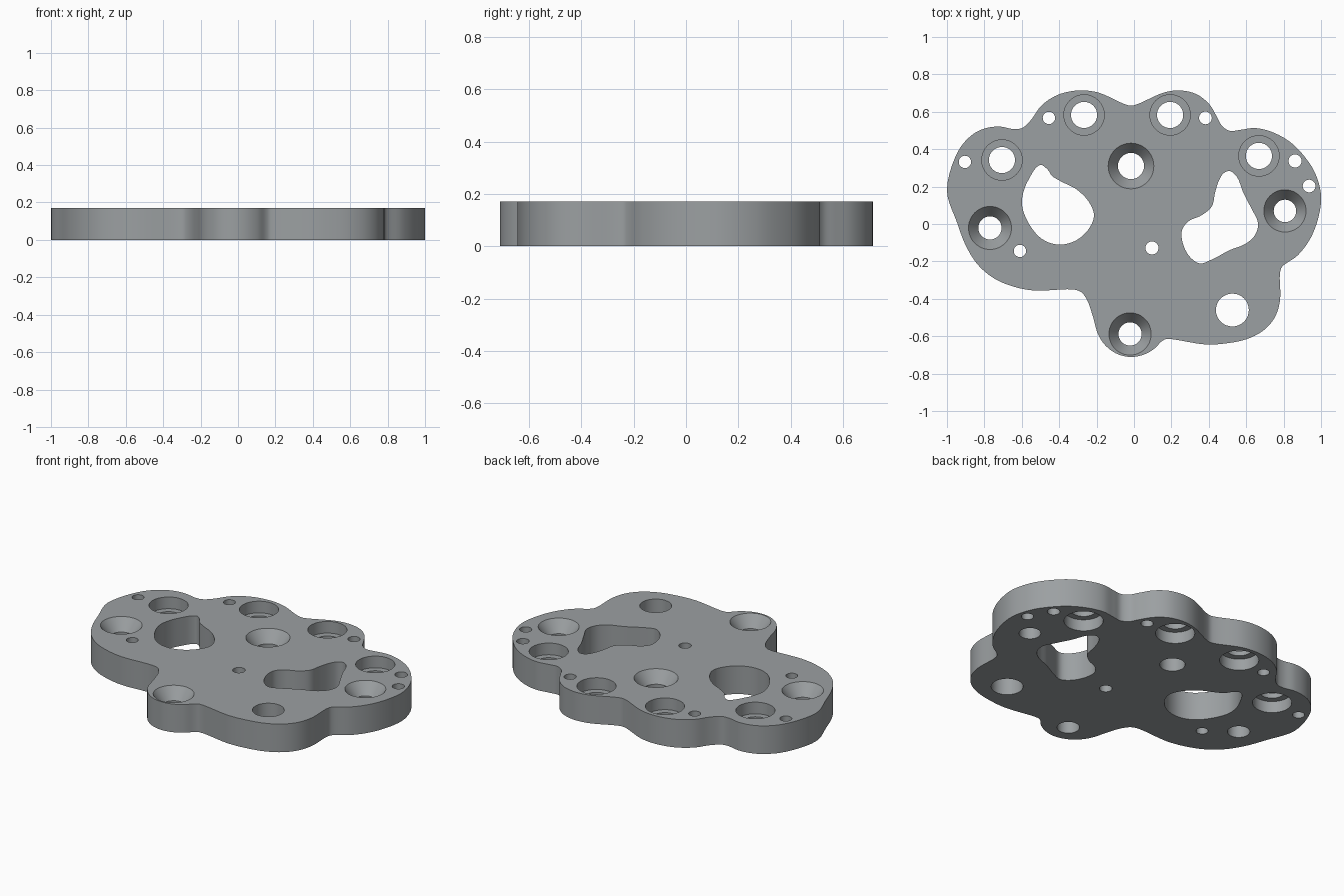
import bpy, bmesh, math
from mathutils import Vector

if "Cube" in bpy.data.objects:
    bpy.data.objects.remove(bpy.data.objects["Cube"])

T = 0.171            # plate thickness

# Smooth closed outline of the plate and its two free-form windows
OUTLINE = [(-1, .18), (-.94, .39), (-.866, .476), (-.797, .511), (-.717, .521), (-.647, .508),
           (-.599, .513), (-.551, .556), (-.497, .631), (-.422, .684), (-.342, .709),
           (-.262, .714), (-.182, .70), (-.053, .642), (-.016, .633), (.021, .642), (.16, .703),
           (.246, .714), (.332, .695), (.401, .642), (.444, .572), (.471, .524), (.513, .498),
           (.567, .503), (.647, .513), (.738, .492), (.834, .439), (.909, .364), (.968, .273),
           (1, .155), (.989, .048), (.947, -.07), (.877, -.166), (.791, -.23), (.78, -.267),
           (.781, -.406), (.754, -.497), (.695, -.567), (.604, -.615), (.487, -.639),
           (.38, -.644), (.176, -.615), (.15, -.626), (.107, -.668), (.048, -.70),
           (-.021, -.711), (-.096, -.692), (-.155, -.647), (-.193, -.588), (-.219, -.497),
           (-.251, -.406), (-.283, -.364), (-.326, -.35), (-.53, -.356), (-.636, -.337),
           (-.743, -.294), (-.834, -.219), (-.898, -.118), (-.947, .01)]
LEFT_WINDOW = [(-.497, .316), (-.46, .289), (-.438, .257), (-.385, .225), (-.31, .187),
               (-.241, .118), (-.214, .043), (-.246, -.032), (-.316, -.091), (-.406, -.11),
               (-.492, -.08), (-.561, 0), (-.599, .102), (-.588, .182), (-.556, .251),
               (-.524, .3)]
RIGHT_WINDOW = [(.513, .283), (.551, .251), (.583, .171), (.626, .086), (.663, .005),
                (.647, -.059), (.594, -.107), (.513, -.139), (.422, -.187), (.353, -.211),
                (.299, -.176), (.262, -.107), (.257, -.032), (.294, .016), (.364, .048),
                (.417, .096), (.433, .166), (.455, .235), (.481, .273)]


def spline(pts, steps=5):
    """Closed centripetal Catmull-Rom curve through the points."""
    p = [Vector(q) for q in pts]
    n, out = len(p), []
    for i in range(n):
        a, b, c, d = (p[(i + k - 1) % n] for k in range(4))
        t1 = (b - a).length ** .5
        t2 = t1 + (c - b).length ** .5
        t3 = t2 + (d - c).length ** .5
        for s in range(steps):
            t = t1 + (t2 - t1) * s / steps
            a1 = a.lerp(b, t / t1)
            a2 = b.lerp(c, (t - t1) / (t2 - t1))
            a3 = c.lerp(d, (t - t2) / (t3 - t2))
            b1 = a1.lerp(a2, t / t2)
            b2 = a2.lerp(a3, (t - t1) / (t3 - t1))
            out.append(b1.lerp(b2, (t - t1) / (t2 - t1)))
    return out


def loft(bm, rings):
    """Closed solid from stacked rings of equal point count."""
    vs = [[bm.verts.new(co) for co in r] for r in rings]
    n = len(vs[0])
    for lo, hi in zip(vs, vs[1:]):
        for i in range(n):
            j = (i + 1) % n
            bm.faces.new((lo[i], lo[j], hi[j], hi[i]))
    bm.faces.new(vs[0][::-1])
    bm.faces.new(vs[-1])


def prism(bm, pts, z0, z1):
    loft(bm, [[(x, y, z) for x, y in pts] for z in (z0, z1)])


def lathe(bm, x, y, profile, n=48):
    angles = [math.tau * i / n for i in range(n)]
    loft(bm, [[(x + r * math.cos(a), y + r * math.sin(a), z) for a in angles]
              for r, z in profile])


def finish(bm, name):
    bmesh.ops.recalc_face_normals(bm, faces=bm.faces[:])
    me = bpy.data.meshes.new(name)
    bm.to_mesh(me)
    bm.free()
    ob = bpy.data.objects.new(name, me)
    bpy.context.collection.objects.link(ob)
    return ob


# Solid plate
bm = bmesh.new()
prism(bm, spline(OUTLINE), 0, T)
plate = finish(bm, "plate")

# All openings gathered in one cutter
bm = bmesh.new()
LO, HI = -.05, T + .05
for window in (LEFT_WINDOW, RIGHT_WINDOW):
    prism(bm, spline(window), LO, HI)
# Double-sided counterbores with a thin ledge inside
for x, y in [(-.267, .583), (.193, .583), (-.706, .342), (.668, .364)]:
    lathe(bm, x, y, [(.108, LO), (.108, .07), (.07, .07), (.07, .1), (.108, .1), (.108, HI)])
# Countersunk screw holes
for x, y, outer, inner in [(-.016, .31, .122, .07), (-.77, -.021, .115, .062),
                           (.807, .07, .113, .06), (-.021, -.588, .113, .062)]:
    lathe(bm, x, y, [(inner, LO), (inner, T - .07), (outer, T), (outer, HI)])
# Plain through holes
for x, y, r in [(-.455, .567, .033), (.382, .567, .034), (-.904, .332, .033),
                (.861, .337, .035), (.936, .203, .034), (-.61, -.144, .033),
                (.096, -.128, .035), (.526, -.46, .088)]:
    lathe(bm, x, y, [(r, LO), (r, HI)], 32)
cutter = finish(bm, "hole_cutter")
cutter.hide_render = True

# Cut the openings, then drop the cutter
mod = plate.modifiers.new("holes", 'BOOLEAN')
mod.operation = 'DIFFERENCE'
mod.solver = 'EXACT'
mod.object = cutter
bpy.context.view_layer.objects.active = plate
plate.select_set(True)
bpy.ops.object.modifier_apply(modifier=mod.name)
bpy.data.objects.remove(cutter)

# Colour and shading
grey = bpy.data.materials.new("steel grey")
grey.diffuse_color = (.33, .35, .36, 1)
grey.use_nodes = True
grey.node_tree.nodes["Principled BSDF"].inputs["Base Color"].default_value = grey.diffuse_color
plate.data.materials.clear()
plate.data.materials.append(grey)
bpy.ops.object.shade_smooth_by_angle(angle=math.radians(30))
